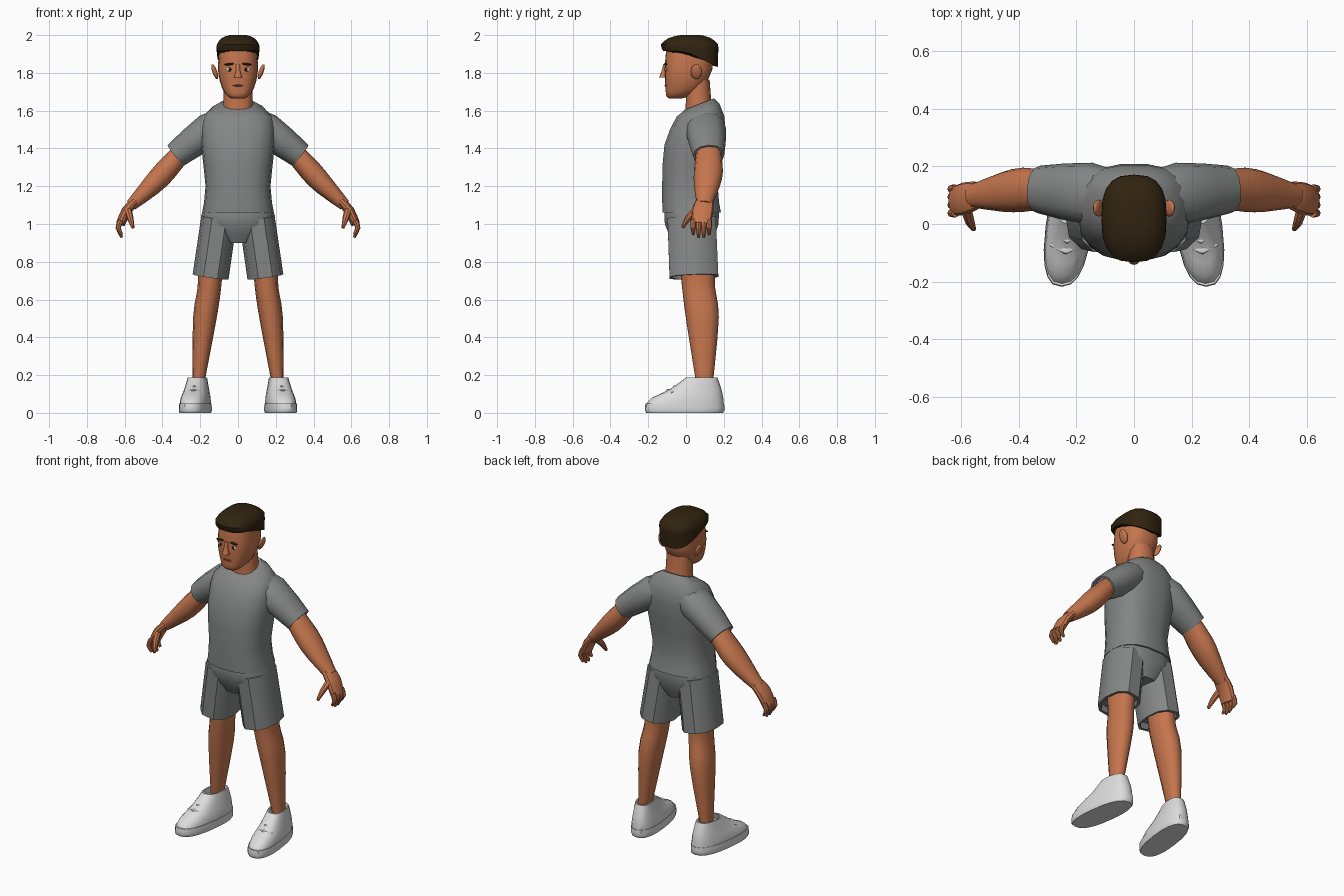
import bpy
import bmesh
import math
from mathutils import Vector

old = bpy.data.objects.get("Cube")
if old:
    bpy.data.objects.remove(old)


def material(name, red, green, blue):
    mat = bpy.data.materials.new(name)
    mat.use_nodes = True
    colour = (red, green, blue, 1)
    mat.diffuse_color = colour
    mat.node_tree.nodes["Principled BSDF"].inputs["Base Color"].default_value = colour
    return mat


SKIN = material("skin", .56, .18, .075)
CLOTH = material("grey_cloth", .23, .24, .235)
HAIR = material("dark_brown_hair", .03, .017, .005)
SHOE = material("white_shoe", .72, .72, .72)
EYE = material("eye_white", .7, .66, .6)
PUPIL = material("dark_pupil", .015, .01, .008)
LIP = material("lip_brown", .33, .085, .04)


def finish(name, bm, mat, angle=38):
    bmesh.ops.recalc_face_normals(bm, faces=bm.faces)
    mesh = bpy.data.meshes.new(name)
    bm.to_mesh(mesh)
    bm.free()
    mesh.materials.append(mat)
    mesh.shade_smooth()
    mesh.set_sharp_from_angle(angle=math.radians(angle))
    obj = bpy.data.objects.new(name, mesh)
    bpy.context.collection.objects.link(obj)
    return obj


def spline(keys, steps):
    """Smooth in-between rows passing through every key row."""
    keys = [Vector(key) for key in keys]
    rows = []
    last = len(keys) - 1
    for i in range(last):
        a, b = keys[i], keys[i + 1]
        slope_a = (b - keys[max(i - 1, 0)]) / 2
        slope_b = (keys[min(i + 2, last)] - a) / 2
        for step in range(steps):
            t = step / steps
            ease = t * t * (3 - 2 * t)
            rows.append(a.lerp(b, ease) + slope_a * t * (1 - t) ** 2
                        - slope_b * t * t * (1 - t))
    return rows + [keys[last]]


def outline(sides, power):
    """Rounded-square outline of unit radius."""
    for i in range(sides):
        turn = math.tau * i / sides
        yield [math.copysign(abs(f) ** (2 / power), f)
               for f in (math.cos(turn), math.sin(turn))]


def middle(loop):
    return sum(loop, Vector((0, 0, 0))) / len(loop)


def join_loops(name, loops, mat, hollow):
    """Skin the loops; a hollow end gets a hem folded back inside."""
    if hollow:
        centre = middle(loops[-1])
        inward = (middle(loops[-2]) - centre).normalized() * .04
        rim = [centre.lerp(p, .87) for p in loops[-1]]
        loops += [rim, [p + inward for p in rim]]
    bm = bmesh.new()
    rings = [[bm.verts.new(p) for p in loop] for loop in loops]
    for a, b in zip(rings, rings[1:]):
        for i in range(len(a)):
            bm.faces.new((a[i - 1], a[i], b[i], b[i - 1]))
    bm.faces.new(rings[0])
    bm.faces.new(rings[-1])
    return finish(name, bm, mat)


def stack(name, keys, mat, sides=18, power=2.5, bend=None, hollow=False, steps=2):
    """Level rings, each key giving height, front, back and half width."""
    loops = []
    for z, front, back, width in spline(keys, steps):
        centre, depth = (front + back) / 2, (back - front) / 2
        loop = [Vector((width * u, centre + depth * v, z)) for u, v in outline(sides, power)]
        loops.append([bend(p) for p in loop] if bend else loop)
    return join_loops(name, loops, mat, hollow)


def limb(name, path, radii, ratio, mat, side=1, sides=12, power=2.2, hollow=False, steps=2):
    """Rings square to a path; ratio is depth over thickness."""
    points = spline(path, steps)
    sizes = spline([(r, r) for r in radii], steps)
    loops = []
    for i, (point, size) in enumerate(zip(points, sizes)):
        along = (points[min(i + 1, len(points) - 1)] - points[max(i - 1, 0)]).normalized()
        depth = Vector((0, 1, 0))
        depth = (depth - along * along.y).normalized()
        across = along.cross(depth)
        loop = [point + (across * u + depth * v * ratio) * size.x
                for u, v in outline(sides, power)]
        loops.append([Vector((p.x * side, p.y, p.z)) for p in loop])
    return join_loops(name, loops, mat, hollow)


def blob(name, place, size, mat, turn=0):
    bm = bmesh.new()
    bmesh.ops.create_uvsphere(bm, u_segments=14, v_segments=8, radius=1)
    obj = finish(name, bm, mat, 60)
    obj.location, obj.scale, obj.rotation_euler = place, size, (0, turn, 0)


def hairline(p):
    """Drop the lower edge of the hair toward the nape."""
    if p.z < 1.93:
        p.z -= max(0, p.y) * .5
    return p


def neckline(p):
    """Dip the collar at the front and lift it at the back."""
    p.z += (p.y - .07) * max(0, p.z - 1.57) * 6
    return p


# Head, neck and hair
stack("head", [(1.665, -.09, -.02, .035), (1.68, -.105, .02, .058), (1.72, -.108, .085, .085),
               (1.82, -.114, .14, .107), (1.96, -.1, .14, .095)], SKIN, 20)
limb("neck", [(0, .07, 1.56), (0, .066, 1.66), (0, .06, 1.76)], (.085, .077, .075), .87, SKIN)
stack("hair", [(1.915, -.12, .168, .112), (1.95, -.133, .17, .112),
               (1.985, -.09, .13, .085), (2, -.03, .08, .045)], HAIR, 20, 2.7, hairline)

# Face
limb("nose", [(0, -.11, 1.845), (0, -.117, 1.81), (0, -.12, 1.775)], (.01, .012, .022), 1, SKIN)
blob("mouth", (0, -.107, 1.733), (.03, .006, .005), LIP)

# Shirt body and shorts seat
stack("shirt", [(1.635, -.01, .15, .09), (1.57, -.05, .205, .185), (1.42, -.116, .203, .195),
                (1.2, -.128, .17, .172), (1.06, -.126, .187, .19)],
      CLOTH, bend=neckline, hollow=True)
stack("shorts_seat", [(.9, -.07, .14, .07), (1, -.115, .175, .192), (1.08, -.115, .175, .182)],
      CLOTH, 14)

for side, label in ((1, "left"), (-1, "right")):
    # Eyes, brows and ears
    blob(label + "_eye", (side * .044, -.105, 1.818), (.019, .006, .011), EYE)
    blob(label + "_pupil", (side * .043, -.109, 1.818), (.008, .005, .01), PUPIL)
    blob(label + "_brow", (side * .047, -.108, 1.846), (.027, .008, .006), HAIR, side * .1)
    blob(label + "_ear", (side * .123, .055, 1.806), (.013, .03, .042), SKIN, side * .35)

    # Sleeve, arm and hand
    limb(label + "_sleeve", [(.05, .1, 1.555), (.15, .105, 1.5), (.33, .12, 1.363)],
         (.06, .09, .069), 1.2, CLOTH, side, hollow=True)
    limb(label + "_arm", [(.28, .12, 1.4), (.385, .119, 1.28), (.46, .11, 1.2), (.565, .097, 1.1)],
         (.05, .06, .053, .031), 1.28, SKIN, side)
    limb(label + "_palm", [(.545, .1, 1.12), (.59, .088, 1.07), (.622, .08, 1)],
         (.023, .027, .024), 2.1, SKIN, side)
    for finger in range(4):
        spread = finger - 1.5
        y = .08 - spread * .028
        tip = .926 + spread ** 2 * .008
        limb(f"{label}_finger_{finger + 1}", [(.62, y, 1.02), (.634, y, .98), (.615, y, tip)],
             (.015, .014, .007), 1, SKIN, side, 8)
    limb(label + "_thumb", [(.585, .06, 1.08), (.57, .01, 1.03), (.556, -.018, .98)],
         (.02, .017, .008), 1, SKIN, side, 8)

    # Shorts leg and bare leg
    limb(label + "_shorts_leg", [(.1, .03, 1.03), (.145, .042, .72)], (.095, .096),
         1.4, CLOTH, side, 10, 2.5, hollow=True)
    limb(label + "_leg", [(.145, .06, .8), (.152, .067, .66), (.176, .087, .5), (.21, .098, .16)],
         (.068, .062, .062, .032), 1.4, SKIN, side, steps=3)

    # Shoe, turned slightly outward
    def toe_out(p):
        p.x += side * (.225 - p.y * .12)
        return p

    stack(label + "_sole", [(0, -.21, .195, .077), (.015, -.218, .203, .081),
                            (.05, -.215, .202, .079)], SHOE, 20, bend=toe_out)
    stack(label + "_shoe", [(.04, -.213, .2, .077), (.08, -.18, .197, .073),
                            (.125, -.085, .188, .062), (.188, 0, .166, .049)],
          SHOE, 20, bend=toe_out, hollow=True)
    for strap in range(3):
        y, z = -.018 - strap * .037, .16 - strap * .02
        half = .036 + strap * .006
        centre = .225 - y * .12
        ends = [(centre + half * u, y + .025 * u * u, z - .014 * u * u) for u in (-1, 0, 1)]
        limb(f"{label}_strap_{strap + 1}", ends, (.007, .007, .007), 1.9, SHOE, side, 8)
